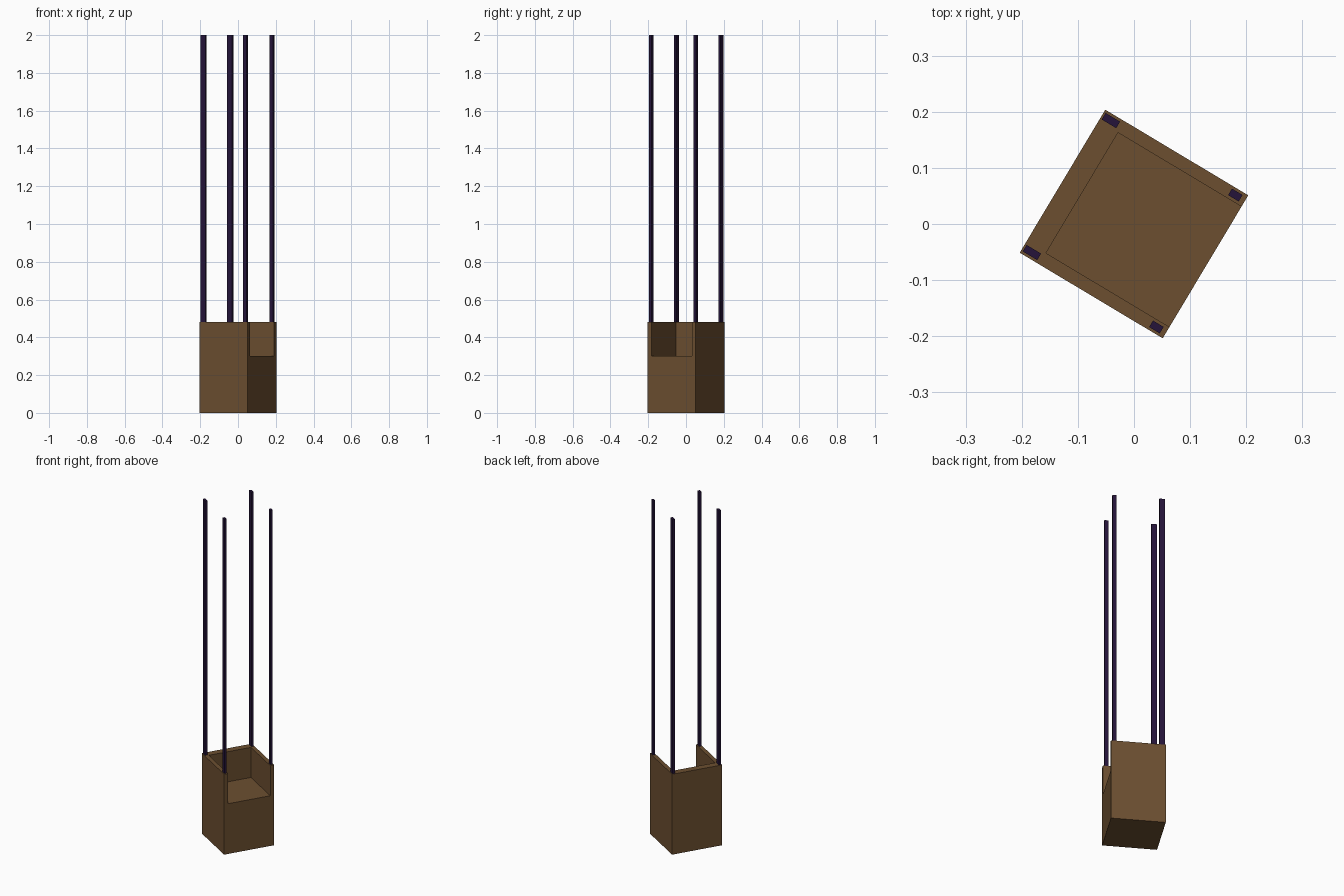
import bpy, bmesh, math
from mathutils import Matrix

if "Cube" in bpy.data.objects:
    bpy.data.objects.remove(bpy.data.objects["Cube"])

TURN = Matrix.Rotation(math.radians(-30.9), 4, 'Z')
H = 0.1485                    # half width of the box
BACK, SIDE = -0.108, 0.125    # inner faces of back and side walls
FLOOR, RIM, TOP = 0.30, 0.48, 2.0


def material(name, rgb):
    m = bpy.data.materials.new(name)
    m.diffuse_color = (*rgb, 1)
    m.use_nodes = True
    m.node_tree.nodes["Principled BSDF"].inputs["Base Color"].default_value = m.diffuse_color
    return m


def finish(bm, name, mat):
    bmesh.ops.recalc_face_normals(bm, faces=bm.faces)
    bm.transform(TURN)
    me = bpy.data.meshes.new(name)
    bm.to_mesh(me)
    bm.free()
    me.materials.append(mat)
    ob = bpy.data.objects.new(name, me)
    bpy.context.collection.objects.link(ob)
    return ob


wood = material("brown_wood", (0.15, 0.078, 0.03))
dark = material("dark_purple", (0.018, 0.007, 0.042))

# Box: solid base with three walls above the floor, open on local +x
bm = bmesh.new()
ring = [(-H, -H), (H, -H), (H, -SIDE), (BACK, -SIDE),
        (BACK, SIDE), (H, SIDE), (H, H), (-H, H)]
rim = [bm.verts.new((x, y, RIM)) for x, y in ring]
low = [bm.verts.new((x, y, FLOOR if 2 <= i <= 5 else 0))
       for i, (x, y) in enumerate(ring)]
for a, b, c, d in ((0, 1, 2, 3), (0, 3, 4, 7), (4, 5, 6, 7)):
    bm.faces.new([rim[a], rim[b], rim[c], rim[d]])      # wall tops
for i, j in ((0, 1), (2, 3), (3, 4), (4, 5), (6, 7), (7, 0)):
    bm.faces.new([low[i], low[j], rim[j], rim[i]])      # wall sides
bm.faces.new(low[2:6])                                  # inner floor
bm.faces.new([low[0], low[1], low[6], low[7]])          # underside
bm.faces.new([low[1], low[6], rim[6], rim[5], low[5],
              low[2], rim[2], rim[1]])                  # notched open side
finish(bm, "open_box", wood)

# Four tall corner posts standing on the wall tops
for end, x, width in (("back", -0.130, 0.030), ("front", 0.1285, 0.022)):
    for side, y in (("left", 0.137), ("right", -0.137)):
        bm = bmesh.new()
        bmesh.ops.create_cube(bm, size=1)
        bm.transform(Matrix.Translation((x, y, (RIM + TOP) / 2))
                     @ Matrix.Diagonal((width, 0.0135, TOP - RIM, 1)))
        finish(bm, f"{end}_{side}_post", dark)
